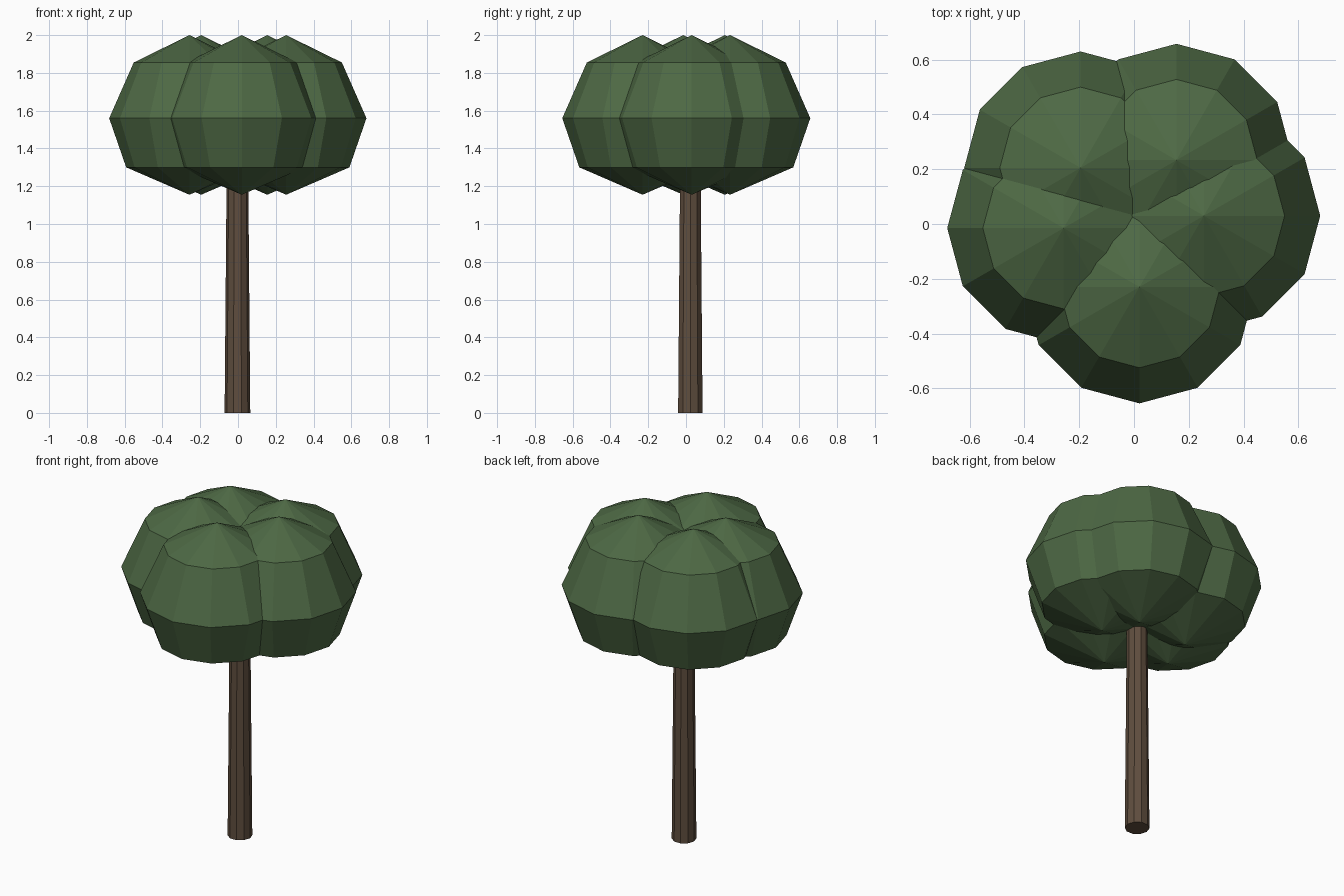
import bpy, bmesh
from math import cos, sin, pi

if "Cube" in bpy.data.objects:
    bpy.data.objects.remove(bpy.data.objects["Cube"])


def material(name, color):
    m = bpy.data.materials.new(name)
    m.diffuse_color = (*color, 1)
    m.use_nodes = True
    m.node_tree.nodes["Principled BSDF"].inputs["Base Color"].default_value = m.diffuse_color
    return m


def lathe(name, profile, sides, center, mat):
    """Revolve (radius, z) points, bottom to top; radius 0 makes a point."""
    bm = bmesh.new()
    rings = []
    for r, z in profile:
        n = sides if r else 1
        rings.append([bm.verts.new((r * cos(2 * pi * i / sides),
                                    r * sin(2 * pi * i / sides), z)) for i in range(n)])
    for low, high in zip(rings, rings[1:]):
        for i in range(sides):
            j = (i + 1) % sides
            corners = [low[i % len(low)], low[j % len(low)],
                       high[j % len(high)], high[i % len(high)]]
            bm.faces.new(list(dict.fromkeys(corners)))
    # flat caps on open ends
    if len(rings[0]) > 1:
        bm.faces.new(rings[0][::-1])
    if len(rings[-1]) > 1:
        bm.faces.new(rings[-1])
    bmesh.ops.recalc_face_normals(bm, faces=bm.faces)
    mesh = bpy.data.meshes.new(name)
    bm.to_mesh(mesh)
    bm.free()
    mesh.materials.append(mat)
    obj = bpy.data.objects.new(name, mesh)
    obj.location = (*center, 0)
    bpy.context.collection.objects.link(obj)
    return obj


bark = material("bark", (0.115, 0.075, 0.048))
leaves = material("leaves", (0.075, 0.14, 0.058))

# tapered ten-sided trunk, running up into the crown
lathe("trunk", [(0.068, 0), (0.056, 1.4)], 10, (-0.003, 0.023), bark)

# crown of five overlapping twelve-sided leaf clumps
clump = [(0, 1.155), (0.335, 1.30), (0.425, 1.56), (0.295, 1.855), (0, 2.0)]
centers = [(0.255, 0.03), (0.155, 0.233), (-0.195, 0.205), (-0.257, -0.015), (0.02, -0.23)]
for k, c in enumerate(centers, 1):
    lathe(f"leaf_clump_{k}", clump, 12, c, leaves)
